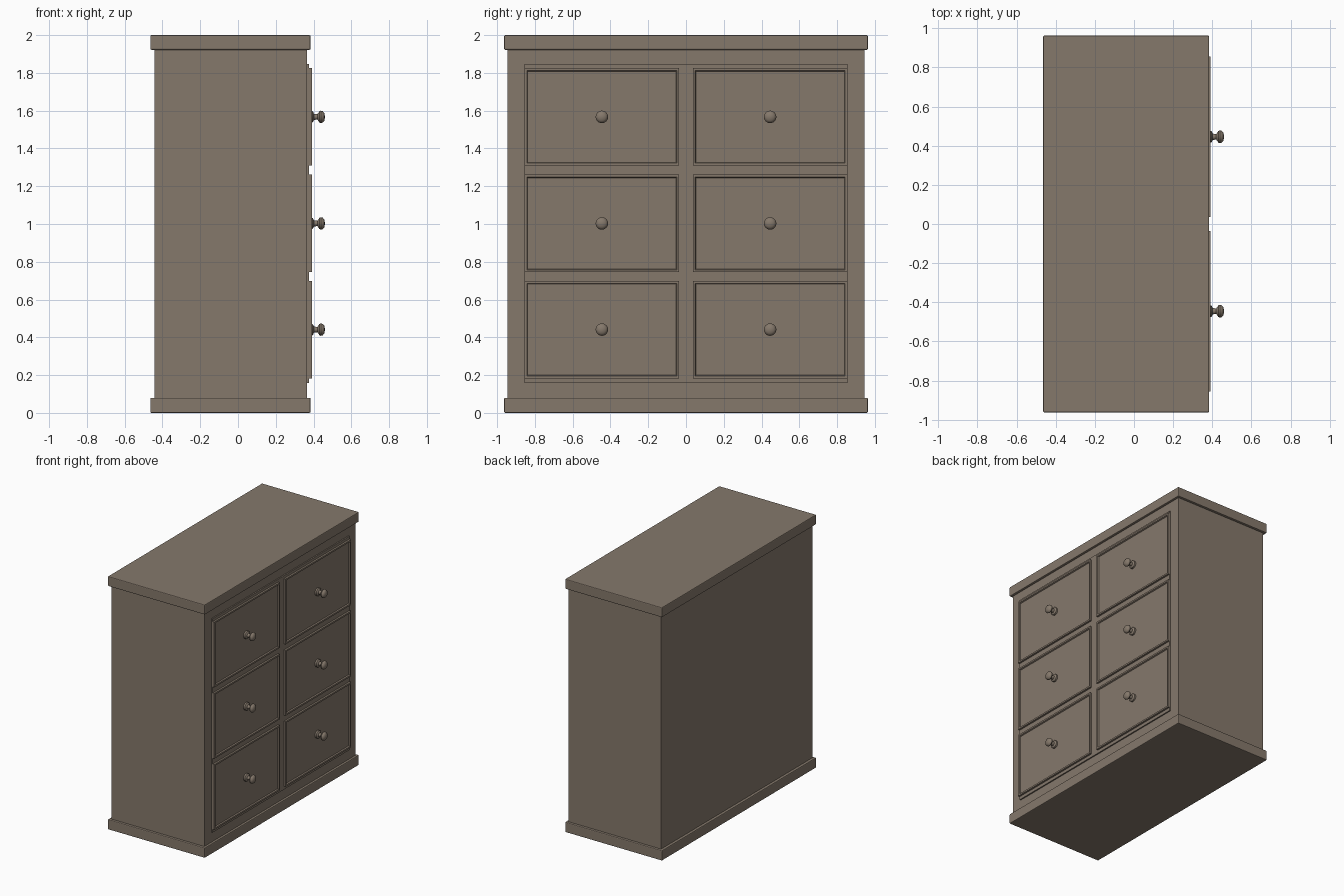
import bpy, bmesh, math
from mathutils import Matrix, Vector

if "Cube" in bpy.data.objects:
    bpy.data.objects.remove(bpy.data.objects["Cube"])

wood = bpy.data.materials.new("taupe paint")
wood.diffuse_color = (0.235, 0.190, 0.148, 1)
wood.use_nodes = True
wood.node_tree.nodes["Principled BSDF"].inputs["Base Color"].default_value = wood.diffuse_color


def finish(name, bm):
    me = bpy.data.meshes.new(name)
    bmesh.ops.recalc_face_normals(bm, faces=bm.faces)
    bm.to_mesh(me)
    bm.free()
    me.materials.append(wood)
    ob = bpy.data.objects.new(name, me)
    bpy.context.collection.objects.link(ob)
    return ob


def box_bm(x0, x1, y0, y1, z0, z1):
    bm = bmesh.new()
    size = Vector((x1 - x0, y1 - y0, z1 - z0))
    mid = Vector((x0 + x1, y0 + y1, z0 + z1)) / 2
    bmesh.ops.create_cube(bm, size=1,
                          matrix=Matrix.Translation(mid) @ Matrix.Diagonal((*size, 1)))
    return bm


def box(name, *dims, bevel=0.0):
    ob = finish(name, box_bm(*dims))
    if bevel:
        mod = ob.modifiers.new("soft edges", 'BEVEL')
        mod.width, mod.segments = bevel, 2
    return ob


def smooth(ob):
    bpy.ops.object.select_all(action='DESELECT')
    ob.select_set(True)
    bpy.context.view_layer.objects.active = ob
    bpy.ops.object.shade_smooth_by_angle(angle=math.radians(35))


# carcass, plinth, top and the face frame behind the drawers
box("carcass", -0.443, 0.366, -0.944, 0.944, 0.07, 1.93)
box("plinth", -0.464, 0.384, -0.963, 0.963, 0.0, 0.08, bevel=0.006)
box("top_slab", -0.464, 0.384, -0.963, 0.963, 1.922, 2.0, bevel=0.006)
box("face_frame", 0.36, 0.376, -0.855, 0.855, 0.158, 1.847)


# drawer front with a raised rim around a sunken panel
def drawer(name, y0, y1, z0, z1):
    bm = box_bm(0.36, 0.391, y0, y1, z0, z1)
    bm.normal_update()
    front = max(bm.faces, key=lambda f: f.calc_center_median().x)
    bmesh.ops.inset_region(bm, faces=[front], thickness=0.018)
    bmesh.ops.inset_region(bm, faces=[front], thickness=0.006, depth=-0.010)
    finish(name, bm)


# turned knob: (distance from drawer panel, radius)
KNOB = [(0.0, 0.030), (0.014, 0.030), (0.019, 0.024), (0.022, 0.016), (0.040, 0.014),
        (0.046, 0.022), (0.051, 0.030), (0.059, 0.033), (0.069, 0.030),
        (0.077, 0.020), (0.081, 0.0)]


def knob(name, y, z):
    bm = bmesh.new()
    pts = [bm.verts.new((0.380 + d, y + r, z)) for d, r in KNOB]
    start = bm.verts.new((0.380, y, z))
    pts.insert(0, start)
    edges = [bm.edges.new(p) for p in zip(pts, pts[1:])]
    bmesh.ops.spin(bm, geom=pts + edges, cent=(0.38, y, z), axis=(1, 0, 0),
                   angle=2 * math.pi, steps=24, use_merge=True)
    bmesh.ops.remove_doubles(bm, verts=bm.verts, dist=1e-5)
    smooth(finish(name, bm))


# two columns of three drawers
for side, sy in (("left", -1), ("right", 1)):
    for row, z in enumerate((0.441, 1.003, 1.567)):
        y0, y1 = sorted((sy * 0.036, sy * 0.855))
        drawer(f"drawer_{side}_{row + 1}", y0, y1, z - 0.258, z + 0.258)
        knob(f"knob_{side}_{row + 1}", sy * 0.4455, z)
